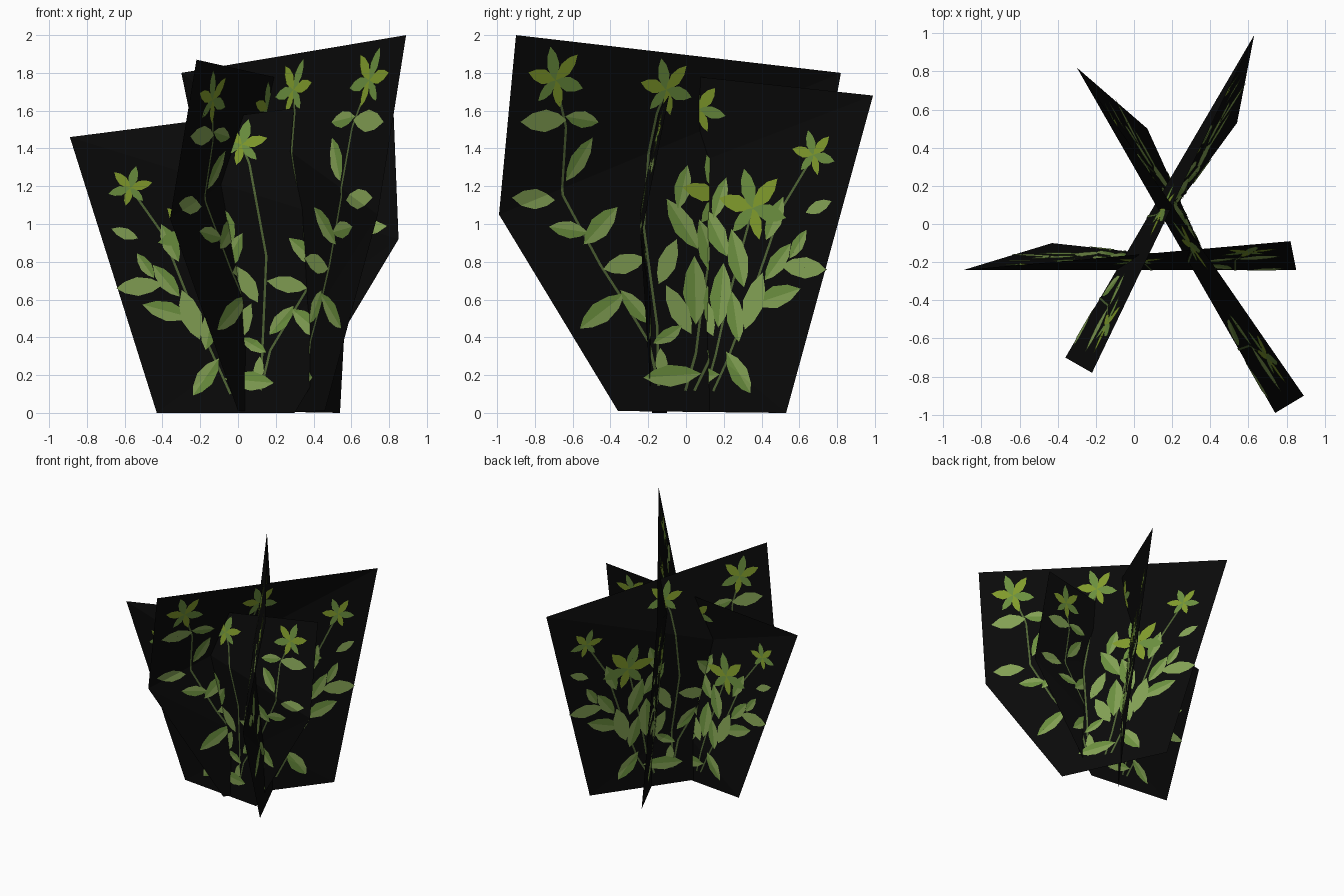
import bpy, bmesh, math
from mathutils import Vector

if "Cube" in bpy.data.objects:
    bpy.data.objects.remove(bpy.data.objects["Cube"])


def material(name, rgb):
    m = bpy.data.materials.new(name)
    m.diffuse_color = (*rgb, 1)
    m.use_nodes = True
    m.node_tree.nodes["Principled BSDF"].inputs["Base Color"].default_value = m.diffuse_color
    return m


BLACK = material("card black", (0.003, 0.003, 0.003))
GREENS = [material("leaf light green", (0.23, 0.36, 0.09)),
          material("leaf mid green", (0.15, 0.28, 0.05)),
          material("flower yellow green", (0.22, 0.33, 0.025)),
          material("stem dark green", (0.08, 0.13, 0.035))]

# Folded five-cornered cards: top, foot, foot, side, top
CARDS = [
    [(-0.89, -0.24, 1.46), (-0.43, -0.10, 0), (0.30, -0.18, 0), (0.85, -0.24, 0.92), (0.82, -0.09, 1.68)],
    [(0.63, 0.99, 1.68), (0.54, 0.53, 0), (0.0, -0.20, 0.01), (-0.36, -0.70, 1.03), (-0.22, -0.78, 1.87)],
    [(-0.30, 0.82, 1.80), (0.07, 0.50, 0), (0.46, -0.36, 0.01), (0.74, -0.99, 1.05), (0.89, -0.90, 2.0)],
]
TRIS = [(0, 3, 4), (0, 1, 3), (1, 2, 3)]
REF = [Vector((p[0], p[2])) for p in CARDS[0]]

# Leaves in the flat frame of the first card: x, z, length, angle
LEAVES = [
    (0.65, 1.31, 0.24, 0), (0.45, 1.31, 0.18, 10), (0.45, 1.14, 0.22, 125),
    (0.68, 0.98, 0.22, 5), (0.52, 0.84, 0.19, 10), (0.36, 0.85, 0.24, 140),
    (0.26, 0.68, 0.22, 170), (0.38, 0.47, 0.26, 140), (0.23, 0.49, 0.20, 50),
    (0.11, 0.23, 0.14, 85), (0.06, 0.17, 0.26, 175), (-0.17, 0.19, 0.24, 55),
    (-0.60, 0.95, 0.15, 160), (-0.36, 0.90, 0.22, 115), (-0.49, 0.78, 0.16, 125),
    (-0.52, 0.67, 0.25, 5), (-0.38, 0.70, 0.22, 130), (-0.38, 0.54, 0.26, 165),
    (-0.25, 0.52, 0.28, 110), (-0.16, 0.72, 0.28, 75), (-0.07, 0.55, 0.30, 95),
    (0.02, 0.47, 0.24, 65), (-0.04, 0.84, 0.26, 60), (-0.06, 1.0, 0.20, 110),
    (0.05, 0.68, 0.22, 120), (-0.15, 0.45, 0.24, 80), (0.08, 0.36, 0.16, 150),
]
# Flower heads: x, z, petal length
FLOWERS = [(0.60, 1.48, 0.15), (0.02, 1.42, 0.14), (-0.57, 1.19, 0.12), (-0.24, 0.95, 0.19)]
STEMS = [
    [(0.12, 0.12), (0.17, 0.33), (0.38, 0.68), (0.53, 0.99), (0.53, 1.28), (0.60, 1.48)],
    [(0.12, 0.12), (0.15, 0.83), (0.06, 1.32), (0.02, 1.42)],
    [(-0.04, 0.10), (-0.22, 0.50), (-0.40, 0.95), (-0.57, 1.19)],
    [(0.0, 0.10), (-0.10, 0.50), (-0.24, 0.95)],
]


def leaf_polys(x, z, length, angle, width=0.40):
    """Upper and lower half of a pointed leaf, split along the midrib."""
    d = Vector((math.cos(math.radians(angle)), math.sin(math.radians(angle))))
    s = Vector((-d.y, d.x))
    c = Vector((x, z))
    for side in (1, -1):
        yield [c + d * length * (t - 0.5) + s * side * length * width * w
               for t, w in ((0, 0), (0.18, 0.3), (0.45, 0.5), (0.75, 0.36), (1, 0))]


def plant_polys():
    """All flat painted shapes as (polygon, material index)."""
    out = []
    for path in STEMS:
        for a, b in zip(path, path[1:]):
            a, b = Vector(a), Vector(b)
            d = (b - a).normalized()
            s = Vector((-d.y, d.x)) * 0.006
            out.append(([a - s, b - s, b + s, a + s], 3))
    for i, leaf in enumerate(LEAVES):
        halves = list(leaf_polys(*leaf))
        out += [(halves[0], 0), (halves[1], 0 if i % 3 == 0 else 1)]
    for x, z, r in FLOWERS:
        for k in range(6):
            a = 15 + k * 60
            rr = r * (1 if k < 4 else 0.8)
            cx = x + math.cos(math.radians(a)) * rr / 2
            cz = z + math.sin(math.radians(a)) * rr / 2
            for h in leaf_polys(cx, cz, rr, a, 0.42):
                out.append((h, 1 if k % 2 else 2))
    return out


def cross(a, b):
    return a.x * b.y - a.y * b.x


def on_card(p, card):
    """Lift a flat point onto the folded card by barycentric weights."""
    if cross(REF[3] - REF[0], p - REF[0]) >= 0:
        t = TRIS[0]
    elif cross(REF[3] - REF[1], p - REF[1]) >= 0:
        t = TRIS[1]
    else:
        t = TRIS[2]
    a, b, c = (REF[i] for i in t)
    area = cross(b - a, c - a)
    wb = cross(p - a, c - a) / area
    wc = cross(b - a, p - a) / area
    A, B, C = (Vector(card[i]) for i in t)
    return A * (1 - wb - wc) + B * wb + C * wc


def make_object(name, bm, mats):
    me = bpy.data.meshes.new(name)
    bm.to_mesh(me)
    bm.free()
    for m in mats:
        me.materials.append(m)
    ob = bpy.data.objects.new(name, me)
    bpy.context.collection.objects.link(ob)


POLYS = plant_polys()
for n, card in enumerate(CARDS):
    # Backing card
    bm = bmesh.new()
    vs = [bm.verts.new(p) for p in card]
    for t in TRIS:
        bm.faces.new([vs[i] for i in t])
    make_object(f"card_{n + 1}", bm, [BLACK])

    # Painted plants on both sides, cut along the card folds
    run = Vector(card[3]) - Vector(card[0])
    normal = Vector((-run.y, run.x, 0)).normalized()
    for side, label in ((-1, "front"), (1, "back")):
        bm = bmesh.new()
        layer = bm.verts.layers.float.new("lift")
        for i, (poly, mat) in enumerate(POLYS):
            pv = [bm.verts.new((p.x, 0, p.y)) for p in poly]
            for v in pv:
                v[layer] = 0.003 + i * 0.00003
            f = bm.faces.new(pv)
            f.material_index = mat
        for i in (0, 1):
            d = REF[3] - REF[i]
            bmesh.ops.bisect_plane(bm, geom=bm.verts[:] + bm.edges[:] + bm.faces[:],
                                   plane_co=(REF[i].x, 0, REF[i].y),
                                   plane_no=(-d.y, 0, d.x))
        for v in bm.verts:
            lift = max(v[layer], 0.003)
            v.co = on_card(Vector((v.co.x, v.co.z)), card) + normal * side * lift
        for f in bm.faces:
            f.normal_update()
            if f.normal.dot(normal) * side < 0:
                f.normal_flip()
        make_object(f"plant_{n + 1}_{label}", bm, GREENS)
